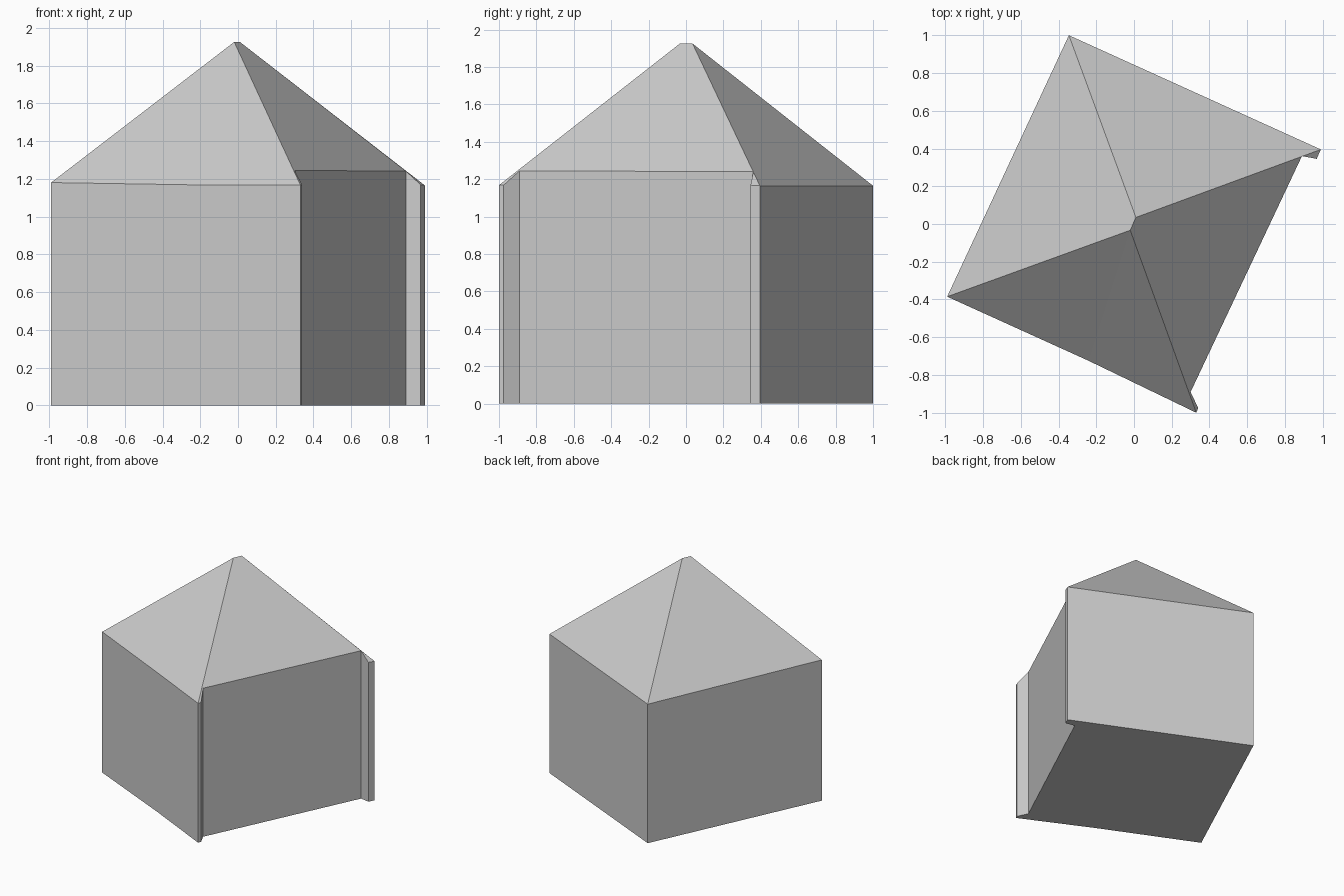
import bpy
import bmesh

cube = bpy.data.objects.get("Cube")
if cube:
    bpy.data.objects.remove(cube, do_unlink=True)

grey = bpy.data.materials.new("light_grey")
grey.use_nodes = True
colour = (0.6, 0.6, 0.6, 1.0)
grey.diffuse_color = colour
grey.node_tree.nodes["Principled BSDF"].inputs["Base Color"].default_value = colour


def make_part(name, faces):
    """Build a flat-shaded object from polygons given as corner points."""
    bm = bmesh.new()
    for corners in faces:
        bm.faces.new([bm.verts.new(p) for p in corners])
    bmesh.ops.remove_doubles(bm, verts=bm.verts, dist=0.0005)
    mesh = bpy.data.meshes.new(name)
    bm.to_mesh(mesh)
    bm.free()
    mesh.materials.append(grey)
    obj = bpy.data.objects.new(name, mesh)
    bpy.context.collection.objects.link(obj)
    return obj


# Eave corners, counter-clockwise from the left end of the front wall
west = (-0.99, -0.385, 1.18)
front_bend = (-0.24, -0.725, 1.168)
south = (0.33, -1.0, 1.168)
south_return = (0.34, -0.975, 1.168)
recess_front = (0.30, -0.89, 1.245)
recess_back = (0.89, 0.36, 1.24)
east_return = (0.968, 0.345, 1.168)
east = (0.99, 0.395, 1.165)
north = (-0.345, 1.0, 1.165)
eaves = [west, front_bend, south, south_return, recess_front,
         recess_back, east_return, east, north]

# Short ridge at the peak
ridge_front = (-0.02, -0.033, 1.925)
ridge_back = (0.01, 0.035, 1.925)


def ground(p):
    return (p[0], p[1], 0.0)


# Walls follow the footprint, with the recessed side between two short returns
walls = [[ground(a), ground(b), b, a] for a, b in zip(eaves, eaves[1:] + eaves[:1])]
make_part("walls", walls)

# Floor
make_part("floor", [[ground(p) for p in reversed(eaves)]])

# Hipped roof
make_part("roof", [
    [west, front_bend, ridge_front],
    [front_bend, south, ridge_front],
    [south, south_return, recess_front],
    [south, recess_front, ridge_front],
    [ridge_front, recess_front, recess_back, ridge_back],
    [recess_back, east, ridge_back],
    [recess_back, east_return, east],
    [east, north, ridge_back],
    [north, west, ridge_front, ridge_back],
])
